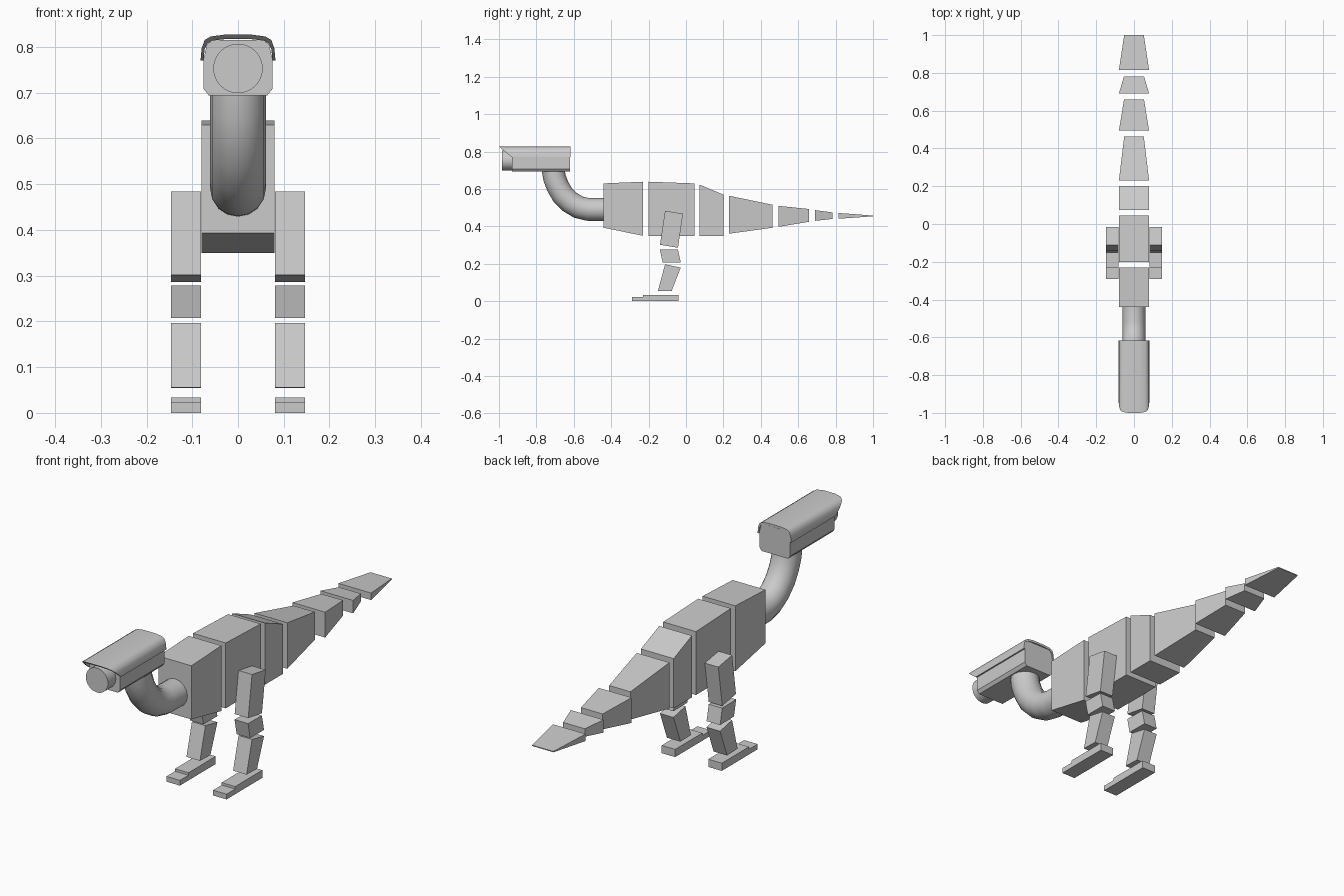
import bpy, bmesh
from math import pi, radians

if "Cube" in bpy.data.objects:
    bpy.data.objects.remove(bpy.data.objects["Cube"])


def finish(name, bm, smooth=False):
    bmesh.ops.recalc_face_normals(bm, faces=bm.faces)
    me = bpy.data.meshes.new(name)
    bm.to_mesh(me)
    bm.free()
    ob = bpy.data.objects.new(name, me)
    bpy.context.collection.objects.link(ob)
    if smooth:
        shade(ob)
    return ob


def shade(ob, angle=40):
    bpy.ops.object.select_all(action='DESELECT')
    ob.select_set(True)
    bpy.context.view_layer.objects.active = ob
    bpy.ops.object.shade_smooth_by_angle(angle=radians(angle))


def loft(name, a, b, smooth=False):
    """Closed solid between two matching loops of 3D points."""
    bm = bmesh.new()
    va = [bm.verts.new(p) for p in a]
    vb = [bm.verts.new(p) for p in b]
    n = len(a)
    for i in range(n):
        j = (i + 1) % n
        bm.faces.new((va[i], va[j], vb[j], vb[i]))
    bm.faces.new(va)
    bm.faces.new(vb)
    return finish(name, bm, smooth)


def section(y, w, lo, hi):
    return [(-w, y, lo), (w, y, lo), (w, y, hi), (-w, y, hi)]


# Torso and tail blocks: y0, y1, front low/high, back low/high, back half width
blocks = [
    ("chest", -.44, -.23, .393, .630, .350, .639, .08),
    ("hips", -.20, .045, .350, .639, .350, .630, .08),
    ("rump", .073, .20, .350, .623, .350, .570, .08),
    ("tail_1", .23, .462, .361, .564, .393, .516, .052),
    ("tail_2", .494, .658, .398, .510, .425, .493, .053),
    ("tail_3", .69, .782, .430, .487, .440, .475, .053),
    ("tail_tip", .815, 1.0, .441, .472, .454, .458, .052),
]
for name, y0, y1, l0, h0, l1, h1, w in blocks:
    loft(name, section(y0, .08, l0, h0), section(y1, w, l1, h1))

# Legs: side profiles (y, z) extruded across x, on both sides
leg_parts = {
    "thigh": [(-.112, .484), (-.016, .468), (-.043, .286), (-.139, .302)],
    "knee": [(-.14, .278), (-.043, .276), (-.028, .207), (-.125, .208)],
    "shin": [(-.112, .197), (-.028, .18), (-.077, .054), (-.15, .056)],
    "foot": [(-.29, 0), (-.04, 0), (-.04, .034), (-.23, .034), (-.23, .023), (-.29, .023)],
}
for side, s in (("left", 1), ("right", -1)):
    for part, prof in leg_parts.items():
        loft(f"{side}_{part}", [(s * .081, y, z) for y, z in prof],
             [(s * .147, y, z) for y, z in prof])

# Curved neck tube
cu = bpy.data.curves.new("neck", 'CURVE')
cu.dimensions = '3D'
cu.bevel_depth = .061
cu.bevel_resolution = 6
cu.use_fill_caps = True
path = [(-.43, .49), (-.525, .491), (-.575, .503), (-.62, .53), (-.66, .57),
        (-.686, .615), (-.703, .66), (-.711, .71)]
sp = cu.splines.new('POLY')
sp.points.add(len(path) - 1)
for p, (y, z) in zip(sp.points, path):
    p.co = (0, y, z, 1)
neck = bpy.data.objects.new("neck", cu)
bpy.context.collection.objects.link(neck)
bpy.ops.object.select_all(action='DESELECT')
neck.select_set(True)
bpy.context.view_layer.objects.active = neck
bpy.ops.object.convert(target='MESH')
shade(neck)


def mirrored(half):
    """Mirror a (x, z) half profile across x = 0, giving a full left-to-right run."""
    return half + [(-x, z) for x, z in reversed(half)]


# Head housing with chamfered lower edges
body = mirrored([(-.064, .694), (-.075, .708), (-.075, .775), (-.068, .806), (-.055, .815)])
loft("head_housing", [(x, -.93, z) for x, z in body], [(x, -.62, z) for x, z in body])

# Sun cover: thin shell with slanted front edge
outer = mirrored([(-.082, .77), (-.0795, .797), (-.073, .815), (-.06, .823), (-.03, .827)])
inner = mirrored([(-.0755, .77), (-.073, .795), (-.067, .808), (-.056, .814), (-.03, .817)])
shell = outer + inner[::-1]
loft("head_cover", [(x, -1 + (.827 - z) * 1.2, z) for x, z in shell],
     [(x, -.617, z) for x, z in shell], True)

# Lens barrel
bpy.ops.mesh.primitive_cylinder_add(vertices=32, radius=.054, depth=.075,
                                    location=(0, -.9475, .753), rotation=(pi / 2, 0, 0))
lens = bpy.context.object
lens.name = "lens"
shade(lens)
